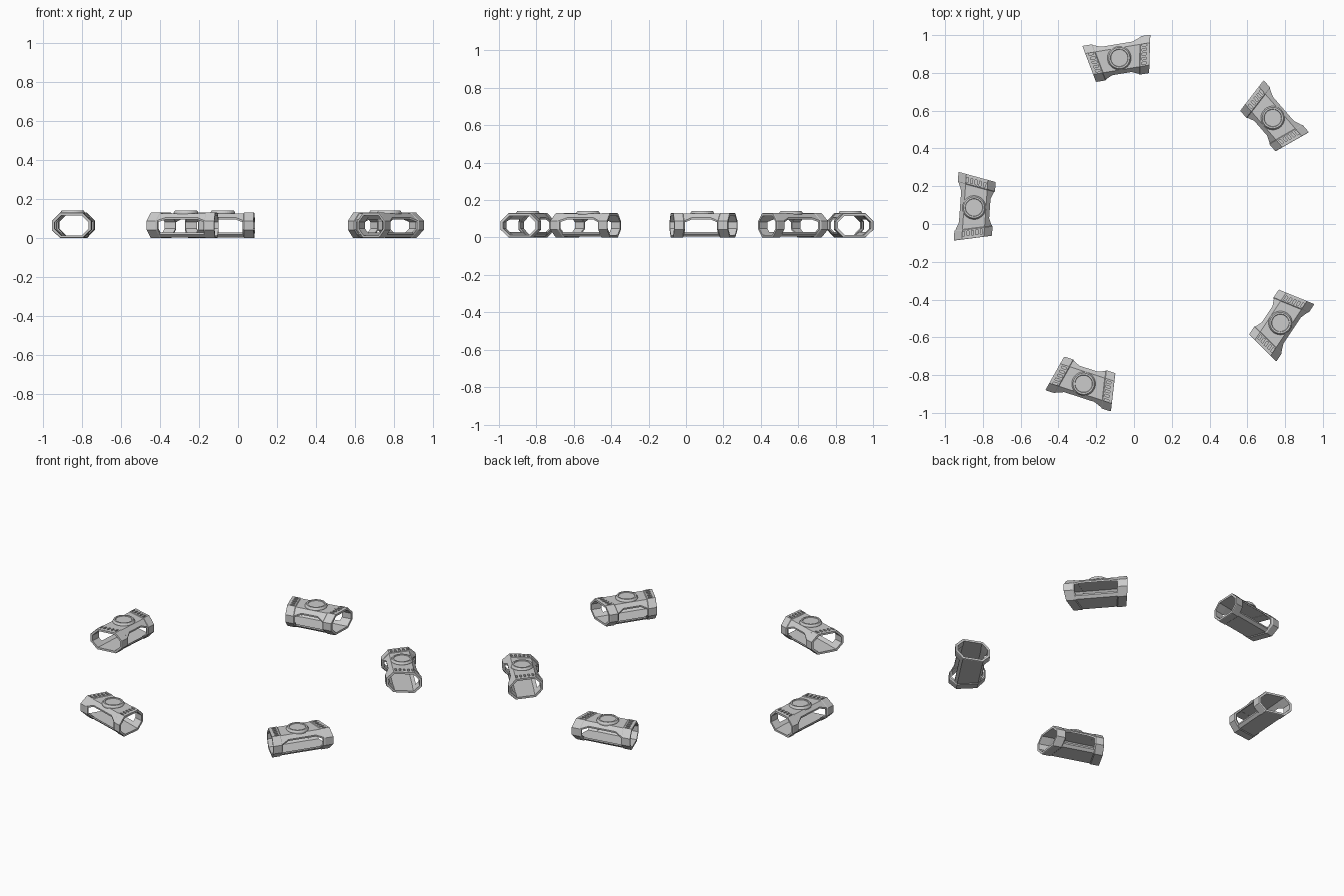
import bpy, bmesh
from math import radians, cos, sin, tau
from mathutils import Matrix

if "Cube" in bpy.data.objects:
    bpy.data.objects.remove(bpy.data.objects["Cube"])

# Local frame of one module: x = along the corridor, y = outward, z = up.
# Ends are cut on a slant, so the outer side is longer than the inner one.
HALF, SLANT = 0.1625, 0.2


def at(s, d, y, z):
    """Point at distance d inward from the slanted end on side s."""
    return (s * (HALF + SLANT * y - d), y, z)


def new_object(name, bm):
    bmesh.ops.recalc_face_normals(bm, faces=bm.faces)
    me = bpy.data.meshes.new(name)
    bm.to_mesh(me)
    bm.free()
    ob = bpy.data.objects.new(name, me)
    bpy.context.collection.objects.link(ob)
    return ob


def loft(name, sections, wrap=False):
    """Bridge closed loops; cap the ends, or wrap round into a ring."""
    bm = bmesh.new()
    loops = [[bm.verts.new(p) for p in sec] for sec in sections]
    pairs = list(zip(loops, loops[1:]))
    if wrap:
        pairs.append((loops[-1], loops[0]))
    else:
        bm.faces.new(loops[0])
        bm.faces.new(loops[-1])
    for a, b in pairs:
        n = len(a)
        for i in range(n):
            j = (i + 1) % n
            bm.faces.new((a[i], a[j], b[j], b[i]))
    return new_object(name, bm)


def octagon(inset):
    w, lo, hi = 0.1 - inset, inset, 0.13 - inset
    c = 0.042 - inset * 0.58
    return [(w, lo + c), (w, hi - c), (w - c, hi), (-w + c, hi),
            (-w, hi - c), (-w, lo + c), (-w + c, lo), (w - c, lo)]


def end_frame(name, s):
    steps = [(0.0, 0.002), (0.004, 0), (0.05, 0), (0.058, 0.006),
             (0.058, 0.014), (0.0, 0.014)]
    return loft(name, [[at(s, d, y, z) for y, z in octagon(i)] for d, i in steps], True)


def folded_plate(name, z0, sign, stations, thick=0.01):
    """Plate with both edges folded at 45 degrees; stations are (side, d, half width)."""
    secs = []
    for s, d, w in stations:
        f = 0.058
        face = [(-w, z0 - sign * (w - f)), (-f, z0), (f, z0), (w, z0 - sign * (w - f))]
        back = [(y * (0.93 if abs(y) == f else 0.99), z - sign * thick)
                for y, z in reversed(face)]
        secs.append([at(s, d, y, z) for y, z in face + back])
    return loft(name, secs)


def lathe(name, profile, n=32):
    bm = bmesh.new()
    rings = [[bm.verts.new((r * cos(tau * i / n), r * sin(tau * i / n) + 0.005, z))
              for i in range(n)] for r, z in profile]
    for a, b in zip(rings, rings[1:]):
        for i in range(n):
            j = (i + 1) % n
            bm.faces.new((a[i], a[j], b[j], b[i]))
    bm.faces.new(rings[0])
    bm.faces.new(rings[-1])
    return new_object(name, bm)


def vent_cutter(s):
    bm = bmesh.new()
    for k in range(-2, 3):
        x, y, z = at(s, 0.03, 0.004 + 0.0235 * k, 0.13)
        bmesh.ops.create_cube(bm, size=1, matrix=Matrix.Translation((x, y, z))
                              @ Matrix.Diagonal((0.025, 0.011, 0.016, 1)))
    return new_object("vent_cutter", bm)


# End frames with a row of recessed vents
parts = []
for s, name in ((1, "right_end_frame"), (-1, "left_end_frame")):
    frame, cutter = end_frame(name, s), vent_cutter(s)
    mod = frame.modifiers.new("vents", 'BOOLEAN')
    mod.operation, mod.object, mod.solver = 'DIFFERENCE', cutter, 'EXACT'
    dg = bpy.context.evaluated_depsgraph_get()
    cut = bpy.data.meshes.new_from_object(frame.evaluated_get(dg))
    frame.modifiers.clear()
    frame.data = cut
    bpy.data.objects.remove(cutter)
    parts.append(frame)

# Roof deck, narrowed at the waist, and straight floor plate
parts.append(folded_plate("roof_deck", 0.127, 1,
             [(1, 0.05, 0.097), (1, 0.095, 0.079), (-1, 0.095, 0.079), (-1, 0.05, 0.097)]))
parts.append(folded_plate("floor_plate", 0.004, -1, [(1, 0.05, 0.073), (-1, 0.05, 0.073)]))

# Round roof hatch with raised rim
parts.append(lathe("roof_hatch", [(0.063, 0.122), (0.063, 0.131), (0.056, 0.142),
                                  (0.047, 0.142), (0.045, 0.138)]))

# Five modules set round the ring: x, y, outward angle
places = [(-0.842, 0.087, 176), (-0.077, 0.874, 99.5), (0.731, 0.558, 41),
          (0.771, -0.521, -33.5), (-0.265, -0.841, -108)]
for n, (x, y, a) in enumerate(places):
    place = Matrix.Translation((x, y, 0)) @ Matrix.Rotation(radians(a - 90), 4, 'Z')
    for part in parts:
        ob = part
        if n:
            ob = part.copy()
            ob.name = f"{part.name}_{n + 1}"
            bpy.context.collection.objects.link(ob)
        ob.matrix_world = place
